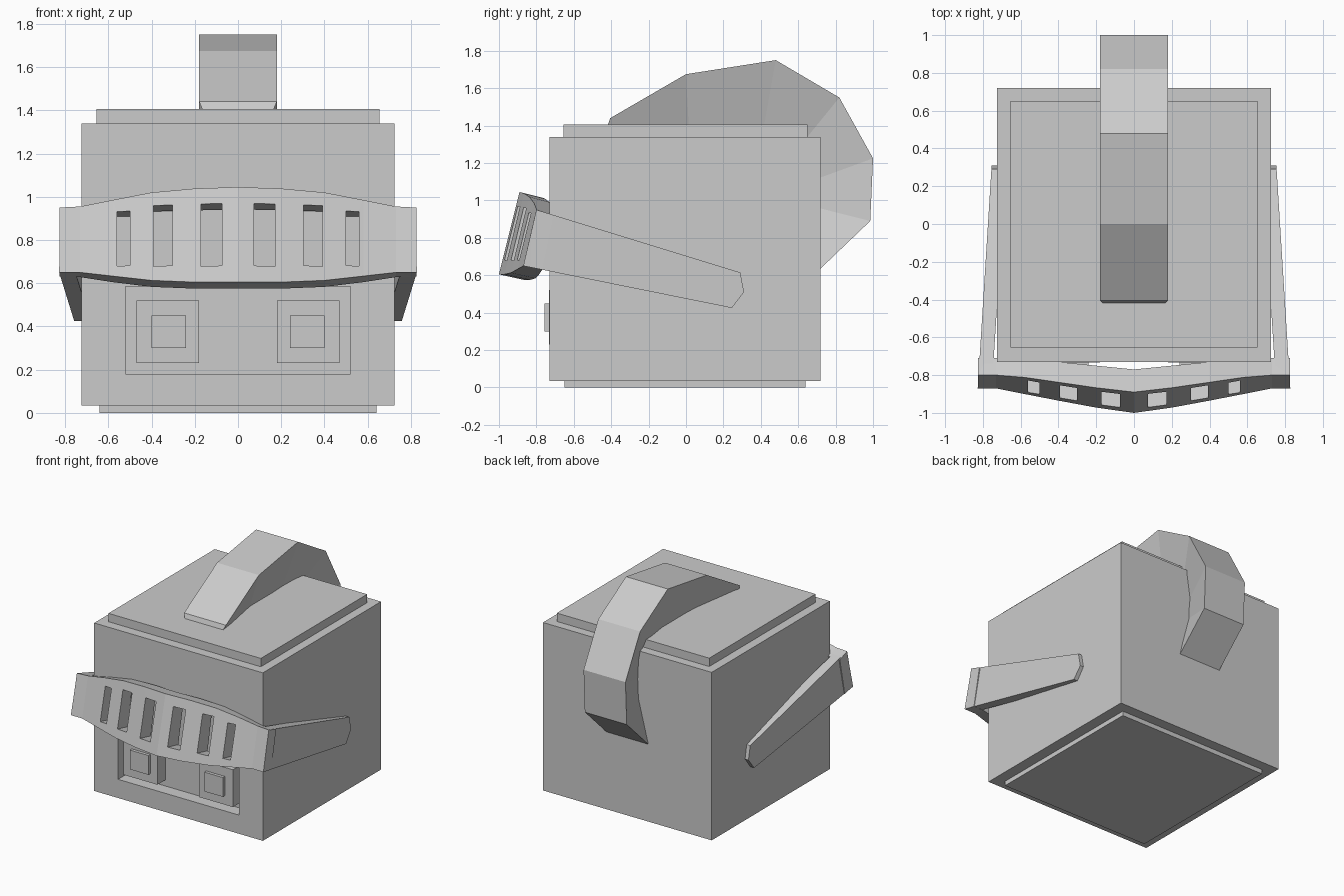
import bpy, bmesh, math
from mathutils import Matrix, Vector

if "Cube" in bpy.data.objects:
    bpy.data.objects.remove(bpy.data.objects["Cube"])


def finish(name, bm, hidden=False):
    bmesh.ops.recalc_face_normals(bm, faces=bm.faces)
    mesh = bpy.data.meshes.new(name)
    bm.to_mesh(mesh)
    bm.free()
    ob = bpy.data.objects.new(name, mesh)
    bpy.context.collection.objects.link(ob)
    if hidden:
        ob.hide_render = True
        ob.hide_viewport = False
        ob.display_type = 'WIRE'
    return ob


def add_box(bm, center, size, tilt=0):
    m = (Matrix.Translation(center) @ Matrix.Rotation(tilt, 4, 'X')
         @ Matrix.Diagonal((*size, 1)))
    bmesh.ops.create_cube(bm, size=1, matrix=m)


def box(name, x0, x1, y0, y1, z0, z1, hidden=False):
    bm = bmesh.new()
    add_box(bm, Vector(((x0 + x1) / 2, (y0 + y1) / 2, (z0 + z1) / 2)),
            (x1 - x0, y1 - y0, z1 - z0))
    return finish(name, bm, hidden)


def loft(name, rings):
    """Skin closed rings of equal length and cap both ends."""
    bm = bmesh.new()
    vs = [[bm.verts.new(p) for p in r] for r in rings]
    n = len(vs[0])
    for a, b in zip(vs, vs[1:]):
        for i in range(n):
            j = (i + 1) % n
            bm.faces.new((a[i], a[j], b[j], b[i]))
    bm.faces.new(vs[0])
    bm.faces.new(vs[-1])
    return finish(name, bm)


def cut(ob, cutter):
    mod = ob.modifiers.new("cut", 'BOOLEAN')
    mod.operation = 'DIFFERENCE'
    mod.solver = 'EXACT'
    mod.object = cutter


# helmet shell with face recess, plus stepped top and bottom plates
shell = box("helmet_shell", -.725, .725, -.73, .72, .035, 1.34)
cut(shell, box("face_cutter", -.52, .52, -.85, -.63, .18, .585, True))
box("top_plate", -.655, .655, -.655, .65, 1.33, 1.405)
box("bottom_plate", -.64, .64, -.65, .64, 0, .045)

# eyes and pupils
for s, side in ((-1, "left"), (1, "right")):
    box(f"eye_{side}", s * .325 - .145, s * .325 + .145, -.733, -.62, .23, .52)
    box(f"pupil_{side}", s * .32 - .08, s * .32 + .08, -.757, -.72, .30, .45)

# crest: wedge section, wide outside and narrow towards the helmet
# (outer y, outer z, inner y, inner z, inner half width)
crest = [(-.405, 1.44, -.43, 1.37, .15), (0, 1.675, .02, 1.3, .06),
         (.48, 1.75, .40, 1.3, .06), (.82, 1.55, .60, 1.28, .06),
         (1, 1.225, .63, 1.09, .06), (.985, .89, .63, .98, .07),
         (.70, .617, .64, .69, .15)]
loft("crest", [[(-.18, y, z), (.18, y, z), (w, v, u), (-w, v, u)]
               for y, z, v, u, w in crest])

# visor band: (x, front top, front bottom, back bottom, back top)
half = [(0, (-.89, 1.045), (-1.0, .605), (-.865, .575), (-.77, 1.015)),
        (.2, (-.867, 1.038), (-.972, .605), (-.835, .575), (-.75, 1.008)),
        (.4, (-.838, 1.02), (-.935, .613), (-.805, .583), (-.73, .99)),
        (.58, (-.812, .985), (-.90, .633), (-.785, .605), (-.72, .955)),
        (.73, (-.80, .955), (-.87, .65), (-.77, .628), (-.71, .92)),
        (.825, (-.80, .95), (-.87, .65), (-.77, .63), (-.71, .92))]
stations = [(-r[0], *r[1:]) for r in half[:0:-1]] + half
visor = loft("visor_band", [[(x, y, z) for y, z in pts] for x, *pts in stations])

# visor slots
bm = bmesh.new()
for x, w, y, top in ((.123, .098, -.93, .968), (.347, .088, -.893, .96),
                     (.53, .06, -.863, .932)):
    for s in (-1, 1):
        add_box(bm, Vector((s * x, y, (top + .68) / 2)),
                (w, .5, (top - .68) * 1.03), math.radians(-13.5))
cut(visor, finish("slot_cutter", bm, True))

# visor arms, converging towards the back
arm = [(-.80, .95), (.29, .615), (.31, .51), (.245, .425), (-.87, .65)]
for s, side in ((-1, "left"), (1, "right")):
    loft(f"visor_arm_{side}",
         [[(s * (x - .0625 * (y + .83)), y, z) for y, z in arm]
          for x in (.825, .75)])
